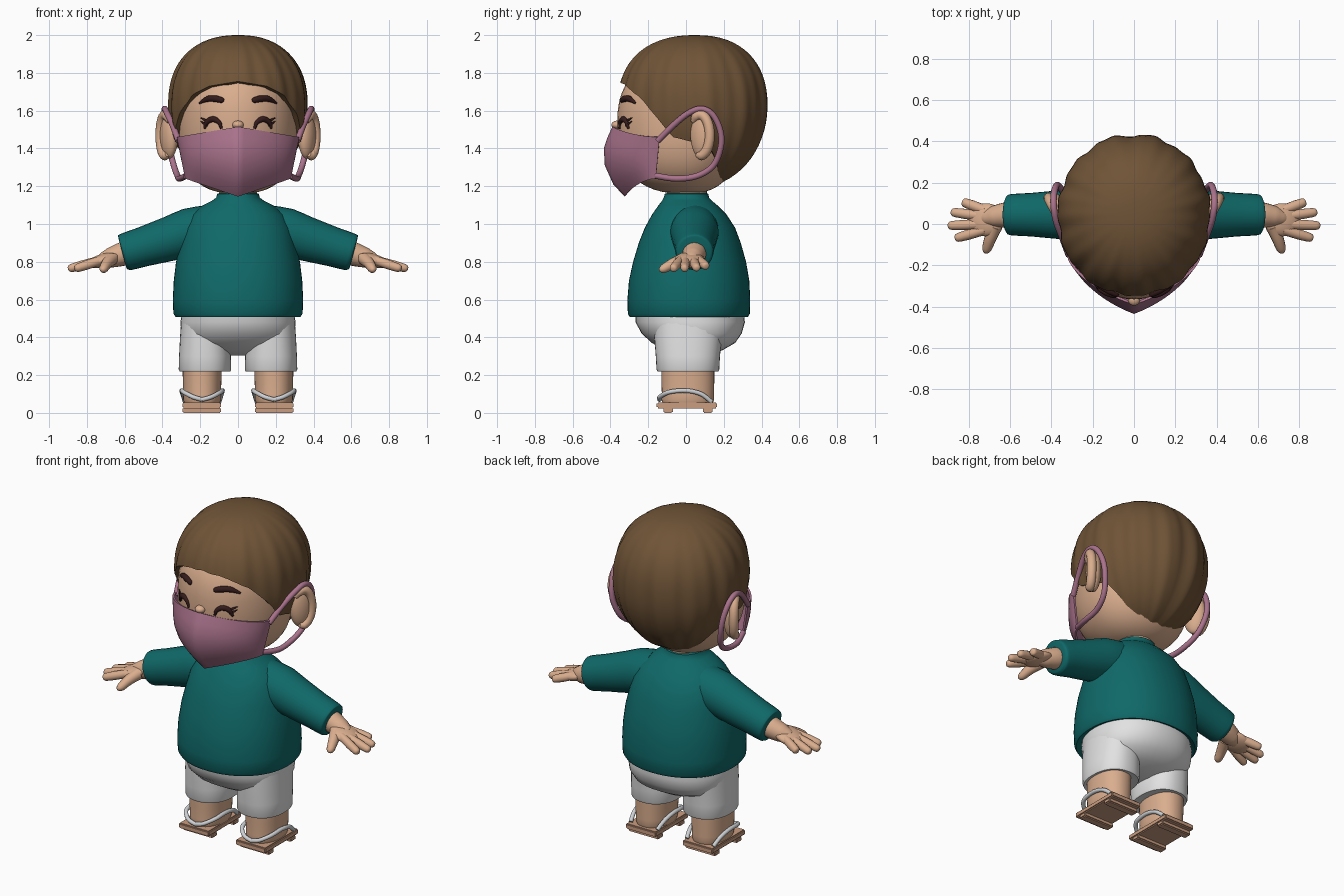
import bpy, bmesh
from math import sin, cos, pi, radians, acos
from mathutils import Vector, Matrix

old = bpy.data.objects.get("Cube")
if old:
    bpy.data.objects.remove(old)


def material(name, r, g, b):
    m = bpy.data.materials.new(name)
    m.use_nodes = True
    m.diffuse_color = (r, g, b, 1)
    m.node_tree.nodes["Principled BSDF"].inputs["Base Color"].default_value = (r, g, b, 1)
    return m


SKIN = material("skin", .70, .42, .27)
HAIR = material("brown hair", .16, .088, .038)
TEAL = material("teal knit", .005, .14, .14)
PINK = material("pink cloth", .40, .17, .26)
WHITE = material("white cloth", .76, .76, .76)
DARK = material("dark brown", .035, .011, .011)
WOOD = material("sandal wood", .60, .34, .22)
CORD = material("pale cord", .62, .64, .66)


def finish(name, bm, mat, fix=True, thick=0, angle=50):
    bmesh.ops.remove_doubles(bm, verts=bm.verts, dist=1e-5)
    if fix:
        bmesh.ops.recalc_face_normals(bm, faces=bm.faces)
    me = bpy.data.meshes.new(name)
    bm.to_mesh(me)
    bm.free()
    me.materials.append(mat)
    ob = bpy.data.objects.new(name, me)
    bpy.context.collection.objects.link(ob)
    bpy.ops.object.select_all(action='DESELECT')
    ob.select_set(True)
    bpy.context.view_layer.objects.active = ob
    if thick:
        mod = ob.modifiers.new("thickness", 'SOLIDIFY')
        mod.thickness = thick
        mod.offset = -1
        bpy.ops.object.modifier_apply(modifier=mod.name)
    bpy.ops.object.shade_smooth_by_angle(angle=radians(angle))
    return ob


def loft(name, rings, mat, closed=True, caps=True, fix=True, thick=0, angle=50):
    bm = bmesh.new()
    rows = [[bm.verts.new(p) for p in r] for r in rings]
    n = len(rows[0])
    for a, b in zip(rows, rows[1:]):
        for j in range(n if closed else n - 1):
            k = (j + 1) % n
            bm.faces.new((a[j], b[j], b[k], a[k]))
    if caps:
        bm.faces.new(rows[0])
        bm.faces.new(rows[-1])
    return finish(name, bm, mat, fix, thick, angle)


def power(v, e):
    return abs(v) ** e * (1 if v >= 0 else -1)


def ring(z, rx, yf, yb, cx=0, yc=None, n=2.0, count=40):
    yc = (yf + yb) / 2 if yc is None else yc
    pts = []
    for i in range(count):
        a = 2 * pi * i / count
        y = -power(cos(a), 2 / n)
        pts.append(Vector((cx + rx * power(sin(a), 2 / n), yc + y * ((yc - yf) if y < 0 else (yb - yc)), z)))
    return pts


def tube(name, pts, radii, mat, ref=(0, 1, 0), steps=5, count=14):
    # Sweep a circle of changing radius along a smooth path
    pts = [Vector(p) for p in pts]
    if not isinstance(radii, (list, tuple)):
        radii = [radii] * len(pts)
    path, rad = [], []
    for i in range(len(pts) - 1):
        p0, p1, p2, p3 = pts[max(i - 1, 0)], pts[i], pts[i + 1], pts[min(i + 2, len(pts) - 1)]
        for s in range(steps):
            t = s / steps
            path.append(p1 + (p2 - p0) * t / 2 + (p0 * 2 - p1 * 5 + p2 * 4 - p3) * t * t / 2
                        + (p1 * 3 - p0 - p2 * 3 + p3) * t ** 3 / 2)
            rad.append(radii[i] + (radii[i + 1] - radii[i]) * t)
    path.append(pts[-1])
    rad.append(radii[-1])
    rings = []
    for i, p in enumerate(path):
        d = (path[min(i + 1, len(path) - 1)] - path[max(i - 1, 0)]).normalized()
        u = d.cross(Vector(ref)).normalized()
        w = d.cross(u)
        rings.append([p + (u * cos(2 * pi * j / count) + w * sin(2 * pi * j / count)) * rad[i] for j in range(count)])
    return loft(name, rings, mat)


def ball(name, loc, size, mat, rot=None):
    bm = bmesh.new()
    bmesh.ops.create_uvsphere(bm, u_segments=28, v_segments=18, radius=1)
    m = Matrix.Translation(loc) @ (rot or Matrix.Identity(4)) @ Matrix.Diagonal((*size, 1))
    bmesh.ops.transform(bm, matrix=m, verts=bm.verts)
    return finish(name, bm, mat)


def box(name, lo, hi, mat):
    bm = bmesh.new()
    bmesh.ops.create_cube(bm, size=1)
    lo, hi = Vector(lo), Vector(hi)
    bmesh.ops.transform(bm, matrix=Matrix.Translation((lo + hi) / 2) @ Matrix.Diagonal((*(hi - lo), 1)), verts=bm.verts)
    bmesh.ops.bevel(bm, geom=bm.edges[:], offset=.006, segments=2, affect='EDGES')
    return finish(name, bm, mat, angle=35)


# Head: rounded ellipsoid, flatter at the back
HZ, HR, HN = 1.52, .36, 2.5
rings = []
for i in range(25):
    p = pi * i / 24
    s = max(sin(p), 0) ** (2 / HN)
    rings.append(ring(HZ + HR * power(cos(p), 2 / HN), .32 * s, -.365 * s, .29 * s, yc=0))
loft("head", rings, SKIN, caps=False)
loft("neck", [ring(z, .1, -.1, .11) for z in (1.08, 1.22)], SKIN)
ball("nose", (0, -.365, 1.525), (.03, .03, .022), SKIN)


def on_face(x, z, lift=0):
    f = (1 - abs((z - HZ) / HR) ** HN) ** (1 / HN)
    return (x, -.365 * (f * f - (x / .32) ** 2) ** .5 - lift, z)


# Hair: cap from the crown down to a hairline that depends on direction
hairline = [(0, 1.755), (25, 1.73), (42, 1.68), (58, 1.58), (72, 1.46), (90, 1.43),
            (105, 1.39), (120, 1.28), (150, 1.19), (180, 1.185)]


def hair_end(deg):
    for (a, za), (b, zb) in zip(hairline, hairline[1:]):
        if deg <= b:
            t = (deg - a) / (b - a)
            return za + (zb - za) * t
    return hairline[-1][1]


rings = []
COLS, ROWS = 144, 32
for i in range(ROWS + 1):
    t = i / ROWS
    row = []
    for j in range(COLS):
        a = 2 * pi * j / COLS
        deg = 360 * j / COLS
        deg = min(deg, 360 - deg)
        q = hair_end(deg) - 1.62
        end = acos((q / .38) ** 1.15) if q > 0 else acos(max(q / .43, -1))
        p = end * t
        n = 2.3 if p < pi / 2 else 2.0
        c, s = power(cos(p), 2 / n), max(sin(p), 0) ** (2 / n)
        groove = .012 * sin(11 * a + 1.5 * t) + .008 * sin(23 * a - 2 * t)
        if deg > 172:
            groove -= .03 * (deg - 172) / 8
        s *= 1 + groove * min(1, 2 * t)
        y = -cos(a)
        row.append(Vector((.368 * s * sin(a), .05 + s * y * (.41 if y < 0 else .385),
                           1.62 + c * (.38 if c > 0 else .43))))
    rings.append(row)
loft("hair", rings, HAIR, caps=False, fix=False, thick=.03)

# Face mask: pointed cup lofted between a centre profile and the side edges
centre = [(-.39, 1.515), (-.415, 1.46), (-.435, 1.40), (-.43, 1.31), (-.385, 1.21), (-.325, 1.145)]
rings = []
for i, (yc, zc) in enumerate(centre):
    v = i / (len(centre) - 1)
    xe, ye, ze = .325 - .045 * v, -.14 - .02 * v, 1.46 - .22 * v
    row = []
    for j in range(33):
        a = pi / 2 * (j / 16 - 1)
        s = abs(sin(a))
        row.append(Vector((xe * sin(a), ye + (yc - ye) * (.6 * cos(a) + .4 * (1 - s)), zc + (ze - zc) * s)))
    rings.append(row)
loft("face_mask", rings, PINK, closed=False, caps=False, fix=False, thick=.012)

# Sweater body with a rolled hem and a collar
body = [(.55, .27, -.24, .27), (.515, .31, -.28, .31), (.508, .33, -.298, .328), (.525, .342, -.308, .338),
        (.6, .345, -.31, .34), (.7, .34, -.302, .335), (.8, .328, -.28, .318), (.9, .305, -.25, .29),
        (.98, .285, -.218, .26), (1.05, .245, -.18, .215), (1.1, .185, -.145, .165), (1.125, .135, -.125, .135),
        (1.14, .115, -.118, .122), (1.16, .11, -.112, .118), (1.165, .095, -.098, .104)]
loft("sweater_body", [ring(*r, n=2.15, count=56) for r in body], TEAL)

# Shorts seat
seat = [(.57, .29, -.27, .3), (.48, .305, -.267, .312), (.42, .3, -.235, .295), (.37, .275, -.18, .26),
        (.33, .2, -.11, .19), (.305, .08, -.03, .08)]
loft("shorts_seat", [ring(*r, n=2.2) for r in seat], WHITE)

for side, k in (("left", 1), ("right", -1)):
    def m(pts):
        return [(k * x, y, z) for x, y, z in pts]

    # Eyebrow and closed smiling eye
    tube(side + "_eyebrow", m(on_face(*p) for p in [(.075, 1.652), (.085, 1.655), (.12, 1.663), (.16, 1.662), (.205, 1.64)]),
         [.006, .015, .018, .016, .005], DARK)
    tube(side + "_eye", m(on_face(*p) for p in [(.088, 1.505), (.1, 1.538), (.132, 1.555), (.163, 1.54), (.178, 1.505)]),
         [.006, .012, .016, .014, .006], DARK)
    for n, z in enumerate((1.553, 1.533)):
        tube(f"{side}_eyelash_{n}", m(on_face(*p) for p in [(.16, z - .01), (.18, z), (.198, z + .01)]),
             [.008, .006, .002], DARK)

    # Ear with a curled rim
    hub = Vector((.365, .085, 1.47))
    turn = Matrix.Rotation(radians(-28), 4, 'Z')
    ball(side + "_ear", (k * hub.x, hub.y, hub.z), (.042, .066, .125), SKIN, Matrix.Rotation(radians(-28 * k), 4, 'Z'))
    rim = [hub + turn @ Vector((.022, .058 * cos(radians(d)), .108 * sin(radians(d)))) for d in range(-110, 141, 25)]
    tube(side + "_ear_rim", m(rim), [.012] + [.026] * (len(rim) - 2) + [.012], SKIN, ref=(1, 0, 0), steps=3)

    # Mask ear loop
    tube(side + "_mask_loop", m([(.315, -.15, 1.44), (.345, -.07, 1.52), (.375, .01, 1.585), (.388, .08, 1.61),
                                 (.388, .14, 1.58), (.378, .18, 1.5), (.365, .185, 1.41), (.34, .145, 1.31),
                                 (.32, .06, 1.255), (.31, -.05, 1.24), (.275, -.16, 1.255)]), .016, PINK, ref=(1, 0, 0))

    # Sleeve, wrist and hand
    tube(side + "_sleeve", m([(.16, .045, .975), (.26, .045, .955), (.36, .045, .922), (.5, .045, .88), (.59, .045, .853),
                              (.605, .045, .848), (.612, .045, .846)]),
         [.125, .128, .118, .105, .1, .096, .084], TEAL, steps=2, count=28)
    tube(side + "_wrist", m([(.55, .045, .862), (.62, .043, .838), (.68, .035, .82), (.73, .025, .808)]),
         [.066, .062, .052, .03], SKIN, count=20)
    ball(side + "_palm", (k * .715, .02, .808), (.092, .08, .034), SKIN, Matrix.Rotation(radians(17 * k), 4, 'Y'))
    fingers = {"little": (.083, .83, .108, .775), "ring": (.045, .885, .058, .765),
               "middle": (0, .9, -.008, .762), "index": (-.035, .865, -.07, .762)}
    for label, (y0, x1, y1, z1) in fingers.items():
        a, b = Vector((.72, y0 * .8, .81)), Vector((x1, y1, z1))
        tube(f"{side}_{label}_finger", m([a, a.lerp(b, .55), a.lerp(b, .88), a.lerp(b, .97), b]),
             [.024, .025, .022, .016, .006], SKIN, steps=3)
    tube(side + "_thumb", m([(.67, -.01, .815), (.695, -.07, .79), (.71, -.115, .765), (.716, -.132, .757), (.719, -.14, .753)]),
         [.035, .029, .024, .017, .006], SKIN, ref=(0, 0, 1), steps=3)

    # Shorts leg, bare leg and sandal
    cuff = [(.5, .125, -.17, .2), (.4, .132, -.168, .19), (.3, .137, -.16, .18), (.23, .139, -.156, .176),
            (.219, .134, -.151, .171), (.222, .115, -.135, .155)]
    loft(side + "_shorts_leg", [ring(*r, cx=k * .175, n=2.3) for r in cuff], WHITE)
    shin = [(.3, .105, -.13, .15), (.17, .102, -.13, .15), (.1, .1, -.128, .148), (.07, .1, -.13, .148), (.052, .094, -.124, .142)]
    loft(side + "_leg", [ring(*r, cx=k * .19, n=2.2) for r in shin], SKIN)
    x0, x1 = sorted((k * .09, k * .295))
    box(side + "_sandal_board", (x0, -.155, .024), (x1, .165, .056), WOOD)
    for label, y in (("front", -.12), ("back", .09)):
        box(f"{side}_sandal_{label}_block", (x0, y, 0), (x1, y + .05, .028), WOOD)
    for label, d in (("outer", 1), ("inner", -1)):
        tube(f"{side}_sandal_{label}_cord", m([(.19, -.14, .07), (.19 + d * .05, -.137, .085), (.19 + d * .098, -.09, .11),
                                               (.19 + d * .108, 0, .118), (.19 + d * .103, .08, .1), (.19 + d * .09, .135, .058)]),
             .012, CORD, ref=(0, 0, 1))
